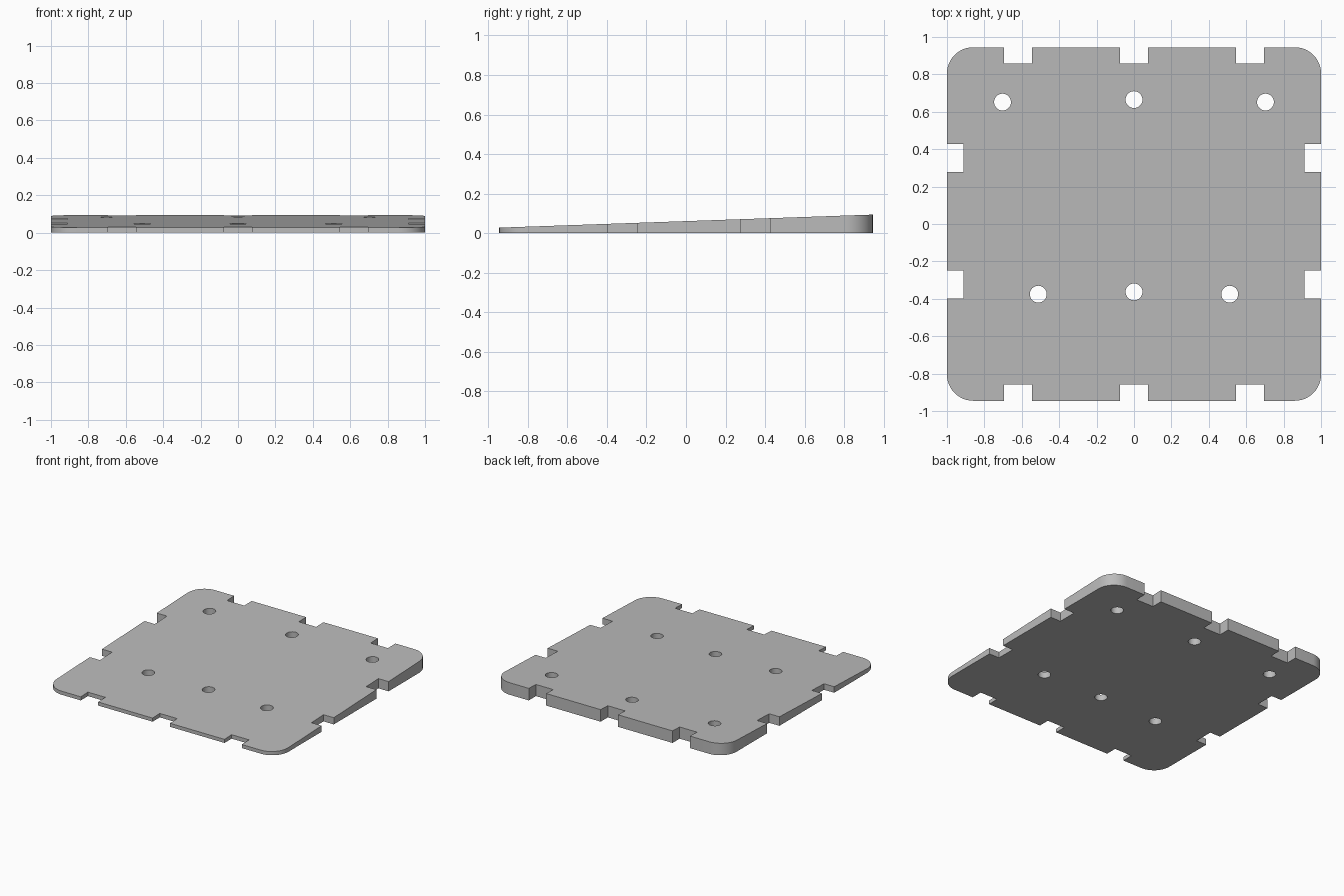
import bpy, bmesh
from math import sin, cos, pi
from mathutils import Vector

cube = bpy.data.objects.get("Cube")
if cube:
    bpy.data.objects.remove(cube)

HALF_X, HALF_Y = 1.0, 0.945
CORNER, NOTCH_HALF, DEPTH = 0.14, 0.075, 0.088
HOLE_R = 0.045
FRONT_Z, BACK_Z = 0.028, 0.094


def top_height(y):
    return FRONT_Z + (BACK_Z - FRONT_Z) * (y + HALF_Y) / (2 * HALF_Y)


def arc(cx, cy, radius, start, sweep, steps):
    return [(cx + radius * cos(start + sweep * i / steps),
             cy + radius * sin(start + sweep * i / steps)) for i in range(steps + 1)]


def notched_side(centre, direction, inward, notches):
    """Points of the notches met along one straight side."""
    points = []
    for n in notches:
        a = centre + direction * (n - NOTCH_HALF)
        b = centre + direction * (n + NOTCH_HALF)
        points += [a, a + inward * DEPTH, b + inward * DEPTH, b]
    return [tuple(p) for p in points]


# Outline, counter-clockwise from the front side
X, Y = Vector((1, 0)), Vector((0, 1))
cx, cy = HALF_X - CORNER, HALF_Y - CORNER
outline = notched_side(-Y * HALF_Y, X, Y, (-0.62, 0, 0.62))
outline += arc(cx, -cy, CORNER, -pi / 2, pi / 2, 12)
outline += notched_side(X * HALF_X, Y, -X, (-0.323, 0.352))
outline += arc(cx, cy, CORNER, 0, pi / 2, 12)
outline += notched_side(Y * HALF_Y, -X, -Y, (-0.62, 0, 0.62))
outline += arc(-cx, cy, CORNER, pi / 2, pi / 2, 12)
outline += notched_side(-X * HALF_X, -Y, X, (-0.352, 0.323))
outline += arc(-cx, -cy, CORNER, pi, pi / 2, 12)

# Round mounting holes
hole_centres = [(0, 0.665), (0, -0.363)]
for side in (-1, 1):
    hole_centres += [(side * 0.703, 0.652), (side * 0.512, -0.375)]
loops = [outline] + [arc(x, y, HOLE_R, 0, 2 * pi, 32)[:-1] for x, y in hole_centres]

# Fill the flat shape, raise it and slope the top
bm = bmesh.new()
edges = []
for loop in loops:
    verts = [bm.verts.new((x, y, 0)) for x, y in loop]
    edges += [bm.edges.new((v, verts[i - 1])) for i, v in enumerate(verts)]
bmesh.ops.triangle_fill(bm, edges=edges, use_beauty=True, use_dissolve=False)
raised = bmesh.ops.extrude_face_region(bm, geom=bm.faces[:], use_keep_orig=True)
for v in raised["geom"]:
    if isinstance(v, bmesh.types.BMVert):
        v.co.z = top_height(v.co.y)
bmesh.ops.recalc_face_normals(bm, faces=bm.faces[:])

mesh = bpy.data.meshes.new("wedge_plate")
bm.to_mesh(mesh)
bm.free()
plate = bpy.data.objects.new("wedge_plate", mesh)
bpy.context.collection.objects.link(plate)

# Plain grey finish
grey = bpy.data.materials.new("plain_grey")
grey.use_nodes = True
colour = (0.5, 0.5, 0.5, 1)
grey.diffuse_color = colour
grey.node_tree.nodes["Principled BSDF"].inputs["Base Color"].default_value = colour
mesh.materials.append(grey)

bpy.context.view_layer.objects.active = plate
plate.select_set(True)
bpy.ops.object.shade_smooth_by_angle()
